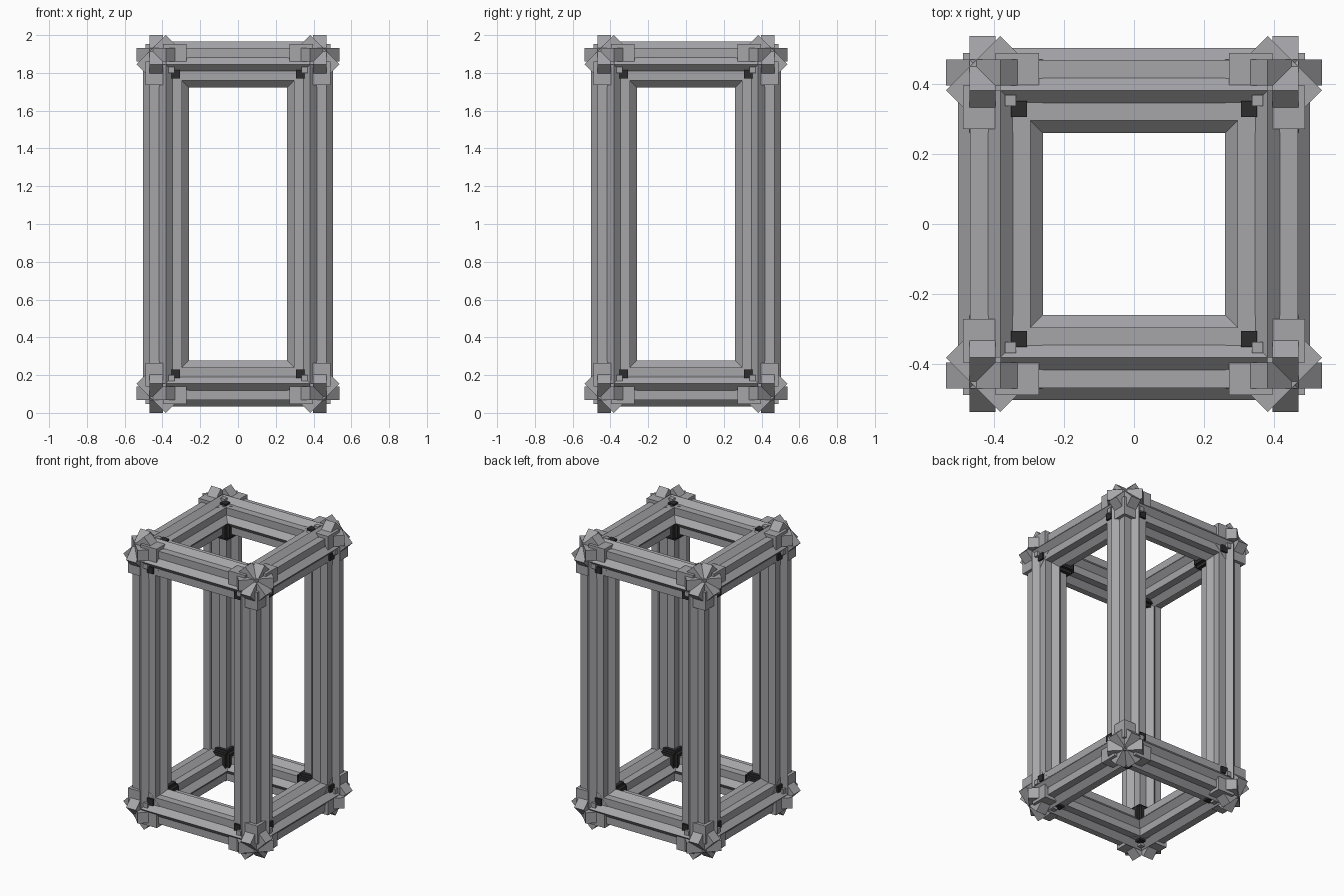
import bpy, bmesh, math
from mathutils import Matrix, Vector

if "Cube" in bpy.data.objects:
    bpy.data.objects.remove(bpy.data.objects["Cube"])

HALF = 0.382            # beam centre line from the middle
LOW, HIGH = 0.155, 1.845
FLAT = 0.086            # half side of each square in the star section


def material(name, colour):
    m = bpy.data.materials.new(name)
    m.use_nodes = True
    m.diffuse_color = (*colour, 1)
    m.node_tree.nodes["Principled BSDF"].inputs["Base Color"].default_value = (*colour, 1)
    return m


grey = material("steel grey", (0.38, 0.38, 0.4))
black = material("dark fitting", (0.025, 0.025, 0.025))


def finish(name, bm, mat):
    bmesh.ops.recalc_face_normals(bm, faces=bm.faces)
    mesh = bpy.data.meshes.new(name)
    bm.to_mesh(mesh)
    bm.free()
    mesh.materials.append(mat)
    bpy.context.collection.objects.link(bpy.data.objects.new(name, mesh))


def beam(name, start, end):
    """Bar with an eight-pointed star section."""
    start, end = Vector(start), Vector(end)
    axis = end - start
    turn = axis.to_track_quat('Z', 'Y').to_matrix().to_4x4()
    bm = bmesh.new()
    ring = []
    for i in range(16):
        r = FLAT * math.sqrt(2) if i % 2 == 0 else FLAT / math.cos(math.pi / 8)
        a = i * math.pi / 8
        ring.append(bm.verts.new((r * math.cos(a), r * math.sin(a), 0)))
    face = bm.faces.new(ring)
    top = bmesh.ops.extrude_face_region(bm, geom=[face])["geom"]
    if face not in bm.faces[:]:
        bm.faces.new(ring)
    bmesh.ops.translate(bm, vec=(0, 0, axis.length),
                        verts=[v for v in top if isinstance(v, bmesh.types.BMVert)])
    bm.transform(Matrix.Translation(start) @ turn)
    finish(name, bm, grey)


def box(bm, frame, lo, hi, spin=0):
    lo, hi = Vector(lo), Vector(hi)
    local = (Matrix.Translation((lo + hi) / 2) @ Matrix.Rotation(spin, 4, 'Z')
             @ Matrix.Diagonal((*(hi - lo), 1)))
    bmesh.ops.create_cube(bm, size=1, matrix=frame @ local)


# cyclic exchange of the axes, so each fitting repeats for x, y and z
CYCLE = Matrix(((0, 0, 1, 0), (1, 0, 0, 0), (0, 1, 0, 0), (0, 0, 0, 1)))


def corner(name, sx, sy, sz):
    """Node where three beams meet; local plus directions point outward."""
    place = (Matrix.Translation((sx * HALF, sy * HALF, HIGH if sz > 0 else LOW))
             @ Matrix.Diagonal((sx, sy, sz, 1)))
    node, inner = bmesh.new(), bmesh.new()
    frame = place
    for _ in range(3):
        # diamond plate, sleeve block and small peg
        box(node, frame, (-0.11, -0.11, 0.014), (0.11, 0.11, 0.0875), math.pi / 4)
        box(node, frame, (-0.11, 0.014, 0.014), (0.014, 0.107, 0.107))
        box(node, frame, (-0.045, -0.045, 0), (-0.014, -0.014, 0.115))
        # dark peg and dark inside bracket
        box(inner, frame, (-0.076, -0.076, 0), (-0.031, -0.031, 0.1))
        box(inner, frame, (-0.127, -0.107, -0.107), (0, 0, 0))
        frame = frame @ CYCLE
    finish(name + "_node", node, grey)
    finish(name + "_inner_bracket", inner, black)


# four posts and the upper and lower rails
for sx, side in ((1, "left"), (-1, "right")):
    for sy, end in ((-1, "front"), (1, "back")):
        beam(f"{end}_{side}_post", (sx * HALF, sy * HALF, LOW), (sx * HALF, sy * HALF, HIGH))
for z, level in ((LOW, "lower"), (HIGH, "upper")):
    for s, side, end in ((1, "left", "back"), (-1, "right", "front")):
        beam(f"{level}_{end}_rail", (-HALF, s * HALF, z), (HALF, s * HALF, z))
        beam(f"{level}_{side}_rail", (s * HALF, -HALF, z), (s * HALF, HALF, z))

# eight corner nodes
for sx, side in ((1, "left"), (-1, "right")):
    for sy, end in ((-1, "front"), (1, "back")):
        for sz, level in ((-1, "lower"), (1, "upper")):
            corner(f"{level}_{end}_{side}", sx, sy, sz)
